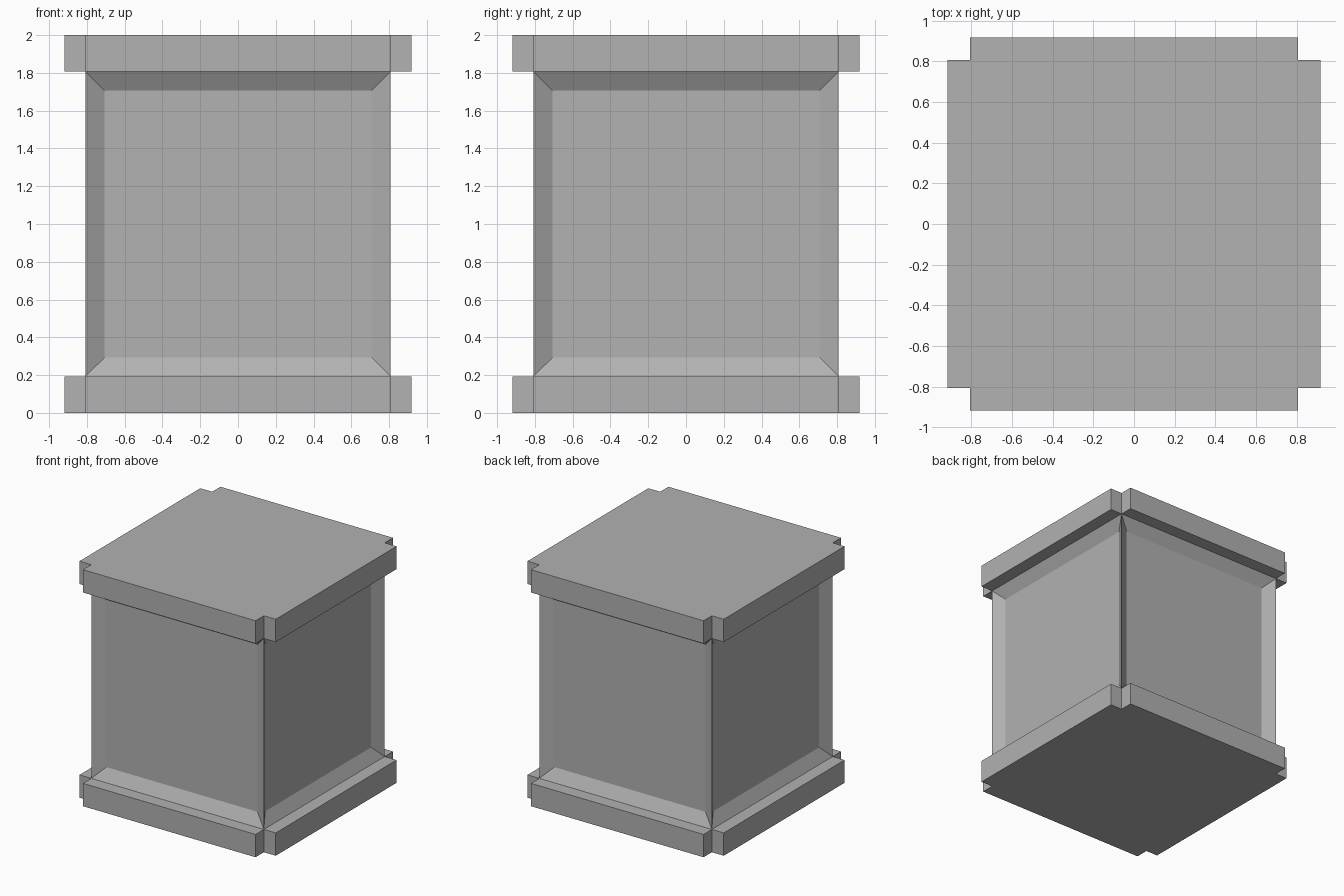
import bpy
import bmesh

# Main dimensions
BODY = 0.807      # half width of the pedestal body
SLAB = 0.918      # half width of the cap and base
SLAB_H = 0.193    # thickness of the cap and base
HEIGHT = 2.0
FRAME = 0.142     # border around each panel
RECESS = 0.057    # panel depth

old = bpy.data.objects.get("Cube")
if old:
    bpy.data.objects.remove(old, do_unlink=True)

stone = bpy.data.materials.new("grey stone")
stone.use_nodes = True
grey = (0.445, 0.445, 0.445, 1.0)
stone.diffuse_color = grey
stone.node_tree.nodes["Principled BSDF"].inputs["Base Color"].default_value = grey


def prism(name, outline, z0, z1, panels=False):
    """Extrude a flat outline upward; optionally sink a panel in each side."""
    bm = bmesh.new()
    base = bm.faces.new([bm.verts.new((x, y, z0)) for x, y in outline])
    top = bmesh.ops.extrude_face_region(bm, geom=[base], use_keep_orig=True)
    verts = [v for v in top["geom"] if isinstance(v, bmesh.types.BMVert)]
    bmesh.ops.translate(bm, verts=verts, vec=(0, 0, z1 - z0))
    bmesh.ops.recalc_face_normals(bm, faces=bm.faces[:])
    if panels:
        sides = [f for f in bm.faces if abs(f.normal.z) < 0.5]
        bmesh.ops.inset_individual(bm, faces=sides, thickness=FRAME, depth=0)
        for f in sides:
            bmesh.ops.translate(bm, verts=f.verts[:], vec=f.normal * -RECESS)
    mesh = bpy.data.meshes.new(name)
    bm.to_mesh(mesh)
    bm.free()
    mesh.materials.append(stone)
    obj = bpy.data.objects.new(name, mesh)
    bpy.context.collection.objects.link(obj)
    return obj


# Square body outline, and a slab outline with notched corners
quadrants = [(1, 1), (-1, 1), (-1, -1), (1, -1)]
square = [(sx * BODY, sy * BODY) for sx, sy in quadrants]
notched = []
for sx, sy in quadrants:
    corner = [(sx * SLAB, sy * BODY), (sx * BODY, sy * BODY), (sx * BODY, sy * SLAB)]
    notched += corner if sx * sy > 0 else corner[::-1]

prism("base_slab", notched, 0, SLAB_H)
prism("panelled_body", square, SLAB_H, HEIGHT - SLAB_H, panels=True)
prism("top_slab", notched, HEIGHT - SLAB_H, HEIGHT)
